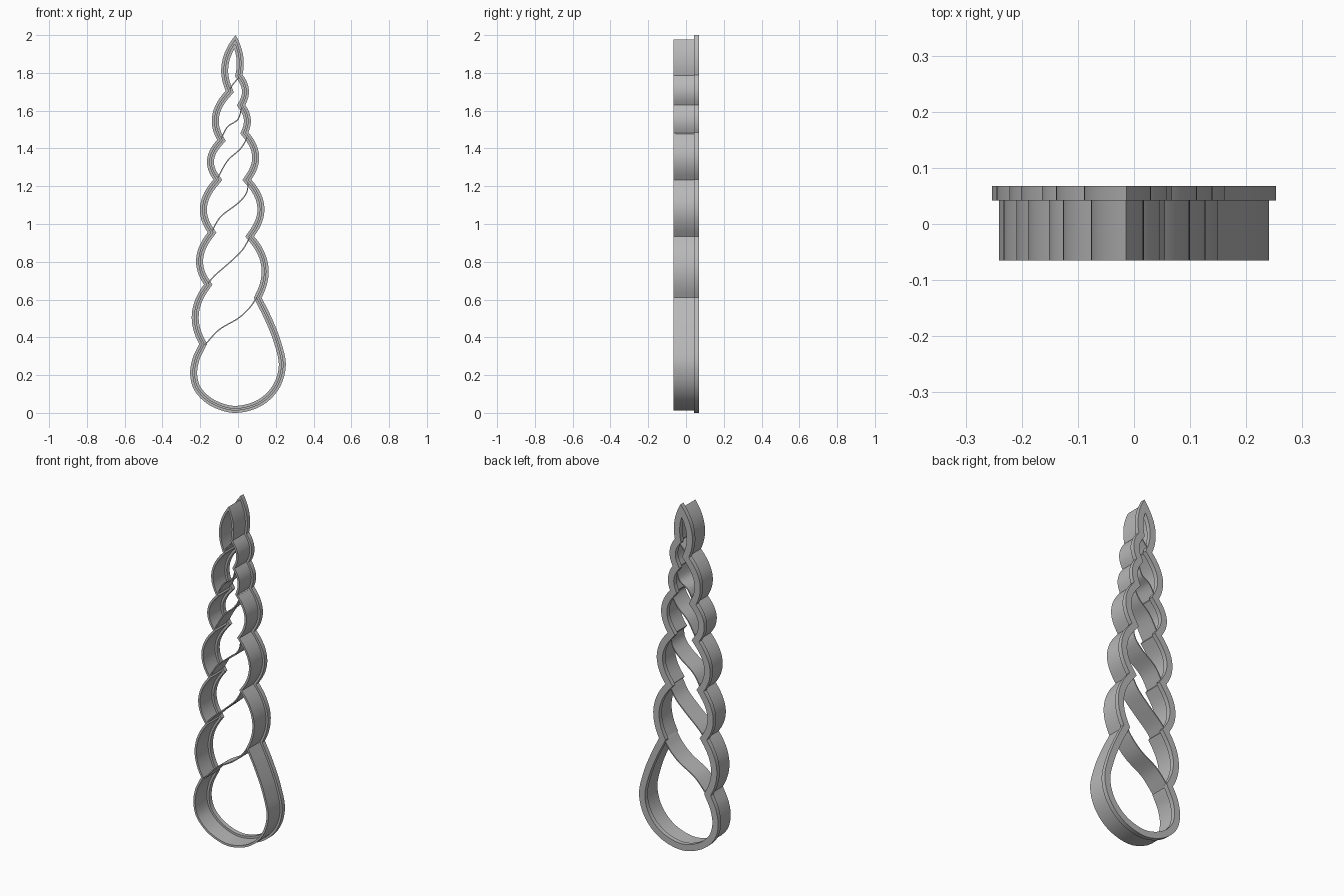
import bpy
import bmesh
from mathutils import Vector, Matrix
from mathutils.geometry import intersect_point_line

default_cube = bpy.data.objects.get("Cube")
if default_cube:
    bpy.data.objects.remove(default_cube, do_unlink=True)

# One plain grey for the whole piece
grey = bpy.data.materials.new("plain_grey")
grey.use_nodes = True
colour = (0.48, 0.48, 0.48, 1)
grey.diffuse_color = colour
grey.node_tree.nodes["Principled BSDF"].inputs["Base Color"].default_value = colour


def vectors(points):
    return [Vector(point) for point in points]


def smooth_path(points, steps=8):
    """Rounded path through all the points, without the last one."""
    padded = [points[0] * 2 - points[1]] + points + [points[-1] * 2 - points[-2]]
    path = []
    for a, b, c, d in zip(padded, padded[1:], padded[2:], padded[3:]):
        for step in range(steps):
            t = step / steps
            path.append(b + (c - a) * t / 2
                        + (a - b * 2.5 + c * 2 - d / 2) * t ** 2
                        + ((b - c) * 3 + d - a) * t ** 3 / 2)
    return path


def lobe(start, bulge, end, steps=16):
    """Parabolic bulge between two notches, without its end point."""
    first, second = (bulge - start).length, (end - bulge).length
    middle = first / (first + second)
    slope = (bulge - start) / middle
    bend = ((end - bulge) / (1 - middle) - slope)
    return [start + slope * t + bend * t * (t - middle)
            for t in (step / steps for step in range(steps))]


def distance_to_outline(point, outline):
    best = 1.0
    for a, b in zip(outline, outline[1:] + outline[:1]):
        foot, along = intersect_point_line(point, a, b)
        along = min(max(along, 0), 1)
        best = min(best, (point - a.lerp(b, along)).length)
    return best


def inset(outline, distance):
    """Mitred inward offset, dropping points that cross over near the tip."""
    result = []
    count = len(outline)
    for index, point in enumerate(outline):
        before = (point - outline[index - 1]).normalized()
        after = (outline[(index + 1) % count] - point).normalized()
        normal_before = Vector((-before.y, before.x))
        normal_after = Vector((-after.y, after.x))
        mitre = (normal_before + normal_after).normalized()
        reach = distance / max(mitre.dot(normal_after), 0.5)
        moved = point + mitre * reach
        if distance_to_outline(moved, outline) > distance * 0.96:
            result.append(moved)
    return result


def extrude_outlines(name, outlines, front, back):
    """Fill closed outlines drawn in x and z, and extrude them along y."""
    curve = bpy.data.curves.new(name, "CURVE")
    curve.dimensions = "2D"
    curve.fill_mode = "BOTH"
    curve.extrude = (back - front) / 2
    for outline in outlines:
        spline = curve.splines.new("POLY")
        spline.points.add(len(outline) - 1)
        for target, point in zip(spline.points, outline):
            target.co = (point.x, point.y, 0, 1)
        spline.use_cyclic_u = True
    part = bpy.data.objects.new(name, curve)
    bpy.context.scene.collection.objects.link(part)
    bpy.ops.object.select_all(action="DESELECT")
    part.select_set(True)
    bpy.context.view_layer.objects.active = part
    bpy.ops.object.convert(target="MESH")
    part = bpy.context.view_layer.objects.active
    part.name = name
    mesh = part.data
    # Stand the flat shape up and weld its caps to its sides
    mesh.transform(Matrix.Translation((0, (front + back) / 2, 0))
                   @ Matrix.Rotation(1.5707963, 4, "X"))
    bm = bmesh.new()
    bm.from_mesh(mesh)
    bmesh.ops.remove_doubles(bm, verts=bm.verts, dist=0.00005)
    bmesh.ops.recalc_face_normals(bm, faces=bm.faces)
    bm.to_mesh(mesh)
    bm.free()
    mesh.materials.clear()
    mesh.materials.append(grey)
    bpy.ops.object.shade_smooth_by_angle(angle=0.5)
    return part


# Teardrop base, from the lowest left notch round to the lowest right one
base = vectors([(-.205, .365), (-.24, .29), (-.253, .2), (-.225, .11),
                (-.14, .035), (-.015, 0), (.12, .035), (.215, .125),
                (.253, .25), (.225, .385), (.175, .51), (.125, .61)])

# Alternating bulges and notches: up the right side, over the tip, down the left
twists = vectors([(.125, .61), (.162, .76), (.085, .935), (.14, 1.08),
                  (.07, 1.235), (.112, 1.35), (.055, 1.485), (.068, 1.55),
                  (.038, 1.63), (.058, 1.7), (.024, 1.79), (.03, 1.86),
                  (-.013, 2), (-.088, 1.79), (-.065, 1.705), (-.137, 1.52),
                  (-.11, 1.445), (-.164, 1.32), (-.13, 1.235), (-.2, 1.05),
                  (-.16, .955), (-.22, .775), (-.18, .68), (-.245, .495),
                  (-.205, .365)])

outline = smooth_path(base)
# The base path closes on its last notch, where the first bulge begins
while (outline[-1] - twists[0]).length < 0.001 or outline[-1].y > twists[0].y:
    outline.pop()
for start, bulge, end in zip(twists[::2], twists[1::2], twists[2::2]):
    outline += lobe(start, bulge, end)

# Wide grip flange at the back and thin cutting wall towards the front
extrude_outlines("grip_flange", [outline, inset(outline, 0.037)], 0.042, 0.068)
extrude_outlines("cutting_wall", [inset(outline, 0.0125), inset(outline, 0.0245)],
                 -0.065, 0.055)

# Thin spiral dividers joining the left notches to the right ones
dividers = [
    [(-.175, .36), (-.1, .44), (0, .5), (.06, .555), (.1, .61)],
    [(-.16, .685), (-.12, .73), (-.04, .8), (.025, .865), (.065, .935)],
    [(-.14, .96), (-.09, 1.04), (0, 1.11), (.045, 1.165), (.055, 1.23)],
    [(-.11, 1.24), (-.055, 1.335), (.01, 1.395), (.042, 1.445), (.043, 1.48)],
    [(-.09, 1.45), (-.055, 1.515), (0, 1.555), (.022, 1.63)],
    [(-.045, 1.71), (-.03, 1.735), (.012, 1.785)],
]
half_thickness = Vector((-0.0022, 0.0022))
for number, points in enumerate(dividers, 1):
    points = vectors(points)
    path = smooth_path(points) + [points[-1]]
    strip = [p - half_thickness for p in path]
    strip += [p + half_thickness for p in reversed(path)]
    extrude_outlines(f"spiral_divider_{number}", [strip], -0.055, 0.062)
